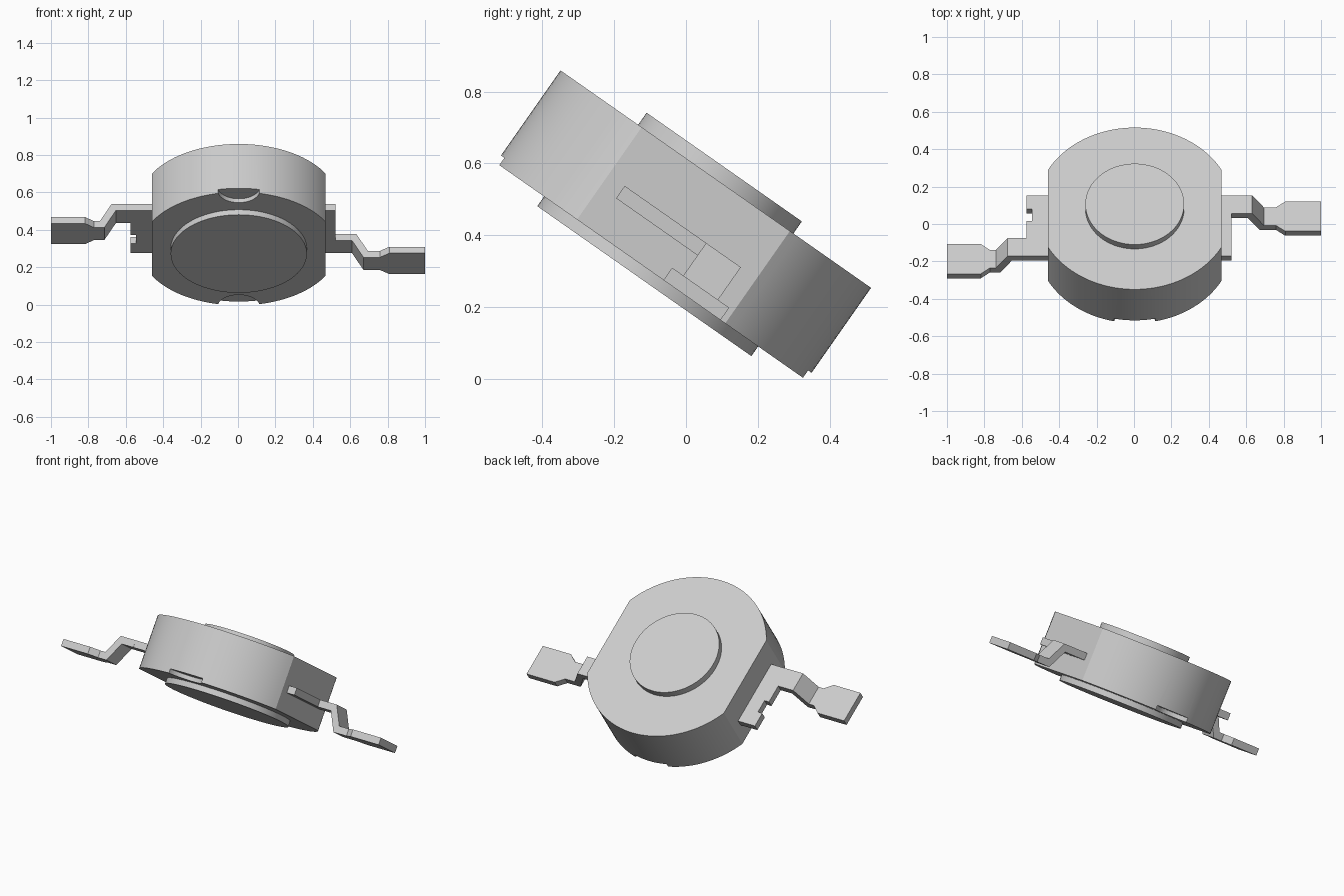
import bpy, bmesh, math
from mathutils import Matrix

default = bpy.data.objects.get("Cube")
if default:
    bpy.data.objects.remove(default, do_unlink=True)

# Whole package leans back about the x axis; local z = 0 is the top of the body
PLACE = Matrix.Translation((0.004, 0.083, 0.556)) @ Matrix.Rotation(math.radians(-35), 4, 'X')
RADIUS, FLAT_X, BODY_H = 0.528, 0.464, 0.314
SHEET = 0.042        # lead metal thickness
TAB_TOP = -0.161     # upper lead level
FOOT_TOP = -0.272    # lower lead level

grey = bpy.data.materials.new("light_grey")
grey.use_nodes = True
grey.diffuse_color = (0.6, 0.6, 0.6, 1)
grey.node_tree.nodes["Principled BSDF"].inputs["Base Color"].default_value = (0.6, 0.6, 0.6, 1)


def finish(name, bm):
    bmesh.ops.recalc_face_normals(bm, faces=bm.faces)
    mesh = bpy.data.meshes.new(name)
    bm.to_mesh(mesh)
    bm.free()
    obj = bpy.data.objects.new(name, mesh)
    bpy.context.collection.objects.link(obj)
    mesh.materials.append(grey)
    obj.matrix_world = PLACE
    return obj


def prism(name, outline, low, high):
    """Extrude a plan outline between two heights."""
    bm = bmesh.new()
    base = bm.faces.new([bm.verts.new((x, y, low)) for x, y in outline])
    top = bmesh.ops.extrude_face_region(bm, geom=[base])
    moved = [v for v in top["geom"] if isinstance(v, bmesh.types.BMVert)]
    bmesh.ops.translate(bm, verts=moved, vec=(0, 0, high - low))
    return finish(name, bm)


def arc(radius, start, end, count, cy=0):
    return [(radius * math.cos(start + (end - start) * i / count),
             cy + radius * math.sin(start + (end - start) * i / count))
            for i in range(count + 1)]


def circle(radius, count=96, cy=0):
    return arc(radius, 0, 2 * math.pi, count, cy)[:-1]


def smooth(obj):
    bpy.ops.object.select_all(action='DESELECT')
    obj.select_set(True)
    bpy.context.view_layer.objects.active = obj
    bpy.ops.object.shade_smooth_by_angle(angle=math.radians(30))


# Round body with two flat sides
a = math.acos(FLAT_X / RADIUS)
body = prism("body", arc(RADIUS, a, math.pi - a, 40) + arc(RADIUS, math.pi + a, 2 * math.pi - a, 40),
             -BODY_H, 0)

# Shallow round notches under the front and back rims
bpy.context.view_layer.objects.active = body
for side in (-1, 1):
    cutter = prism("notch_cutter", circle(0.114, 40, side * 0.544), -BODY_H - 0.1, -BODY_H + 0.025)
    cutter.hide_render = True
    bpy.context.view_layer.update()
    cut = body.modifiers.new("notch", 'BOOLEAN')
    cut.operation = 'DIFFERENCE'
    cut.solver = 'EXACT'
    cut.object = cutter
    bpy.ops.object.modifier_apply(modifier=cut.name)
    bpy.data.objects.remove(cutter, do_unlink=True)
smooth(body)

# Raised disc on top and heat pad underneath
smooth(prism("top_disc", circle(0.264), -0.01, 0.041))
smooth(prism("bottom_pad", circle(0.364), -BODY_H - 0.033, -BODY_H + 0.01))

# Tabs leaving the flat sides; the right one has a small notch
IN, W = 0.45, 0.197
prism("left_tab", [(IN, -W), (0.516, -W), (0.516, W), (IN, W)], TAB_TOP - SHEET, TAB_TOP)
prism("right_tab", [(-IN, -W), (-0.579, -W), (-0.579, 0.03), (-0.549, 0.03),
                    (-0.549, 0.109), (-0.579, 0.109), (-0.579, W), (-IN, W)],
      TAB_TOP - SHEET, TAB_TOP)


def lead(name, side, start, bend, neck, shoulder, end):
    """Bent strip: upper run, slope, lower run, then a wider foot."""
    mid, narrow, wide, miter = 0.139, 0.059, 0.097, 0.023
    stations = [(start, TAB_TOP, narrow, 0), (bend, TAB_TOP, narrow, miter),
                (bend + 0.062, FOOT_TOP, narrow, miter), (neck, FOOT_TOP, narrow, 0),
                (shoulder, FOOT_TOP, wide, 0), (end, FOOT_TOP, wide, 0)]
    bm = bmesh.new()
    rings = []
    for x, z, half, back in stations:
        rings.append([bm.verts.new((side * px, side * (mid + dy), pz))
                      for px, dy, pz in ((x, -half, z), (x, half, z),
                                         (x - back, half, z - SHEET), (x - back, -half, z - SHEET))])
    for r0, r1 in zip(rings, rings[1:]):
        for i in range(4):
            j = (i + 1) % 4
            bm.faces.new((r0[i], r0[j], r1[j], r1[i]))
    bm.faces.new(rings[0])
    bm.faces.new(rings[-1])
    finish(name, bm)


lead("left_lead", 1, 0.516, 0.628, 0.755, 0.805, 0.996)
lead("right_lead", -1, 0.579, 0.68, 0.775, 0.823, 1.004)
